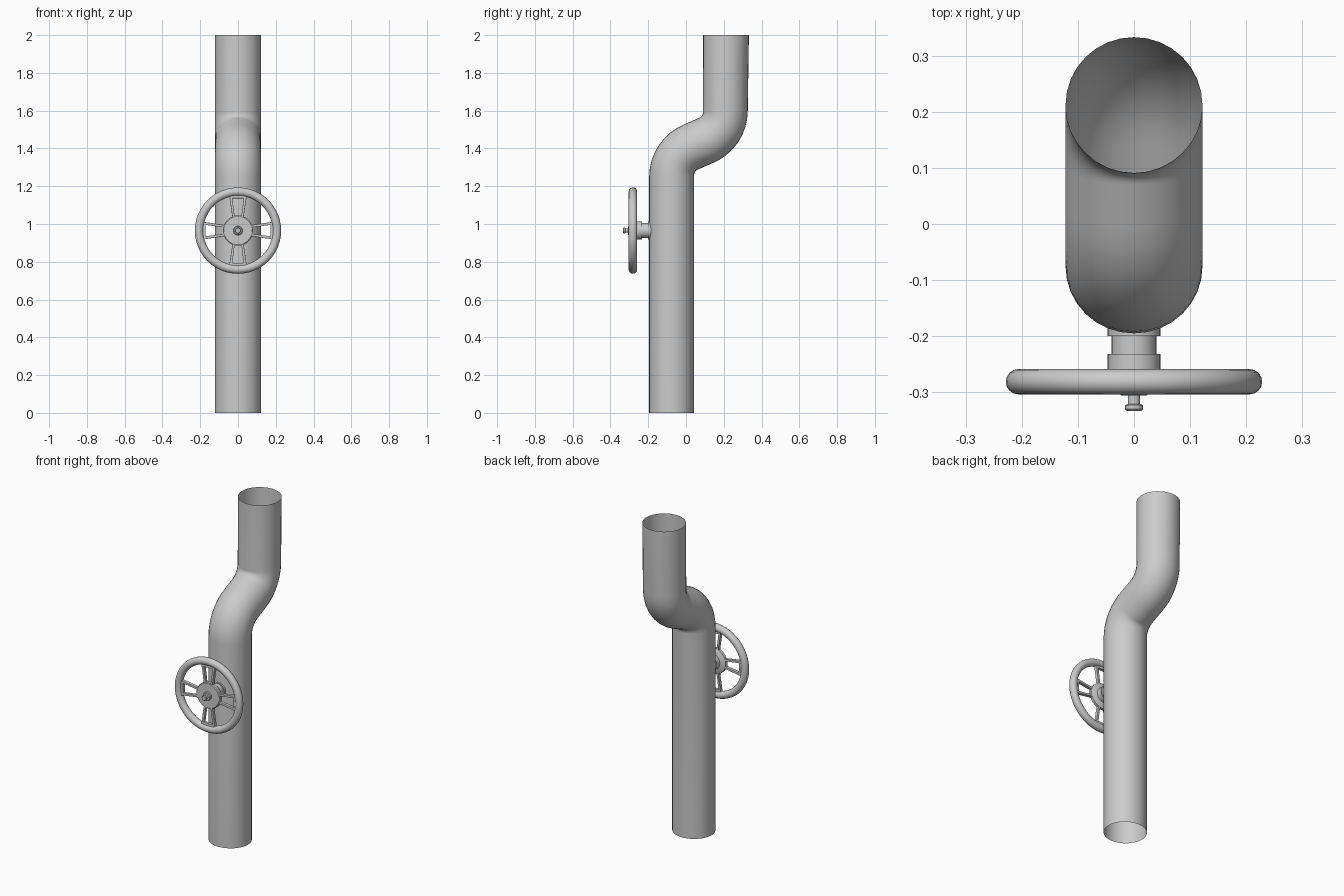
import bpy, bmesh
from math import sin, cos, pi, radians

if "Cube" in bpy.data.objects:
    bpy.data.objects.remove(bpy.data.objects["Cube"])

WHEEL_Z, WHEEL_Y = 0.965, -0.281


def make_object(name, bm, angle=35):
    bmesh.ops.remove_doubles(bm, verts=bm.verts, dist=1e-5)
    bmesh.ops.recalc_face_normals(bm, faces=bm.faces)
    mesh = bpy.data.meshes.new(name)
    bm.to_mesh(mesh)
    bm.free()
    ob = bpy.data.objects.new(name, mesh)
    bpy.context.collection.objects.link(ob)
    bpy.ops.object.select_all(action='DESELECT')
    ob.select_set(True)
    bpy.context.view_layer.objects.active = ob
    bpy.ops.object.shade_smooth_by_angle(angle=radians(angle))
    return ob


def loft(bm, rings, closed=False):
    rows = [[bm.verts.new(p) for p in ring] for ring in rings]
    pairs = list(zip(rows, rows[1:])) + ([(rows[-1], rows[0])] if closed else [])
    for a, b in pairs:
        n = len(a)
        for i in range(n):
            j = (i + 1) % n
            bm.faces.new((a[i], a[j], b[j], b[i]))


def lathe(name, profile, n=32, closed=False):
    """Turn (radius, y) points around the wheel axis."""
    bm = bmesh.new()
    loft(bm, [[(r * cos(2 * pi * i / n), y, WHEEL_Z + r * sin(2 * pi * i / n))
               for i in range(n)] for r, y in profile], closed)
    return make_object(name, bm)


# Offset pipe: each section spans a front and a back edge point in the yz plane
lower = []
for k in range(9):
    a = radians(68) * k / 8
    lower.append(((0.105 - 0.30 * cos(a), 1.25 + 0.30 * sin(a)),
                  (0.073 - 0.03 * cos(a), 1.26 + 0.03 * sin(a))))


def mirrored(p):
    return (0.132 - p[0], 2.85 - p[1])


upper = [(mirrored(back), mirrored(front)) for front, back in reversed(lower)]
sections = ([((-0.195, 0), (0.043, 0))] + lower + upper
            + [((0.091, 2), (0.333, 2))])
bm = bmesh.new()
N = 32
rings = []
for f, b in sections:
    ring = []
    for i in range(N):
        t = 2 * pi * i / N
        s = (1 - cos(t)) / 2
        ring.append((0.122 * sin(t), f[0] + (b[0] - f[0]) * s,
                     f[1] + (b[1] - f[1]) * s))
    rings.append(ring)
loft(bm, rings)
make_object("offset_pipe", bm, 50)

# Handwheel rim
lathe("wheel_rim", [(0.206 + 0.0225 * cos(2 * pi * k / 16),
                     WHEEL_Y + 0.0225 * sin(2 * pi * k / 16)) for k in range(16)],
      48, True)

# Stepped valve neck between pipe and wheel
lathe("valve_neck", [(0.047, -0.175), (0.047, -0.2), (0.04, -0.2), (0.04, -0.232),
                     (0.047, -0.232), (0.047, -0.262), (0, -0.262)])

# Wheel hub disc
lathe("wheel_hub", [(0, -0.262), (0.075, -0.268), (0.08, -0.272), (0.08, -0.288),
                    (0.075, -0.292), (0, -0.292)])

# Stem with washer and end knob
lathe("stem_knob", [(0, -0.29), (0.025, -0.29), (0.025, -0.303), (0.022, -0.306),
                    (0.011, -0.306), (0.011, -0.321), (0.016, -0.323),
                    (0.016, -0.33), (0.013, -0.333), (0, -0.333)], 20)

# Four tapered spokes, each a frame with an open window
outer = [(-0.028, 0.06), (0.028, 0.06), (0.048, 0.195), (-0.048, 0.195)]
inner = [(-0.018, 0.079), (0.018, 0.079), (0.03, 0.171), (-0.03, 0.171)]
for k in range(4):
    c, s = cos(k * pi / 2), sin(k * pi / 2)

    def place(pts, y):
        return [(u * c - v * s, y, WHEEL_Z + u * s + v * c) for u, v in pts]

    bm = bmesh.new()
    y0, y1 = WHEEL_Y - 0.01, WHEEL_Y + 0.01
    loft(bm, [place(outer, y0), place(inner, y0), place(inner, y1), place(outer, y1)],
         True)
    ob = make_object(f"wheel_spoke_{k + 1}", bm)
    mod = ob.modifiers.new("soft_edges", 'BEVEL')
    mod.width = 0.002
    mod.segments = 2
